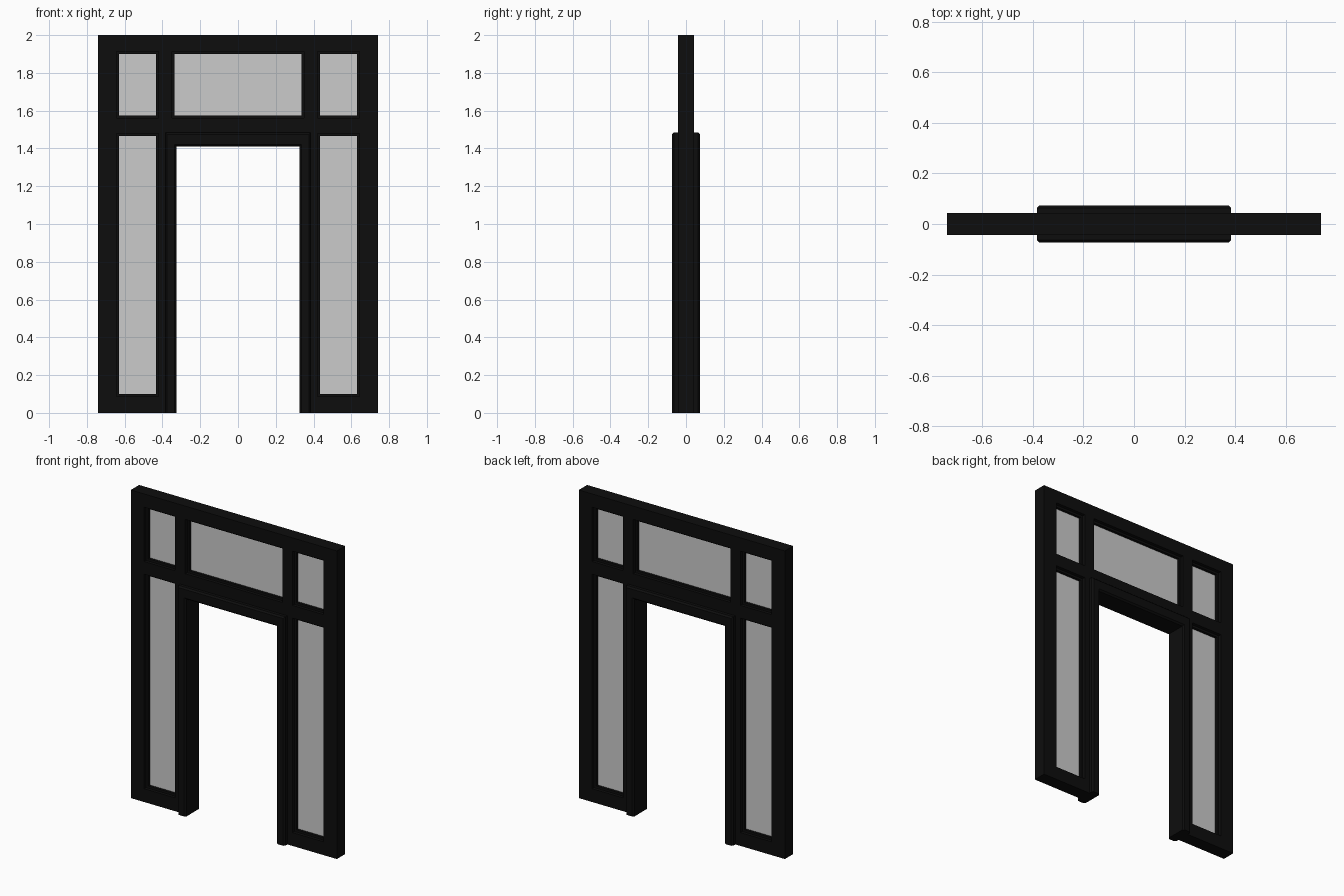
import bpy, bmesh

if "Cube" in bpy.data.objects:
    bpy.data.objects.remove(bpy.data.objects["Cube"], do_unlink=True)


def material(name, rgb):
    m = bpy.data.materials.new(name)
    m.use_nodes = True
    m.diffuse_color = (*rgb, 1)
    m.node_tree.nodes["Principled BSDF"].inputs["Base Color"].default_value = (*rgb, 1)
    return m


black = material("black_frame", (0.004, 0.004, 0.004))
grey = material("pale_glass", (0.6, 0.6, 0.6))


def finish(name, bm, mat):
    bmesh.ops.recalc_face_normals(bm, faces=bm.faces)
    mesh = bpy.data.meshes.new(name)
    bm.to_mesh(mesh)
    bm.free()
    mesh.materials.append(mat)
    obj = bpy.data.objects.new(name, mesh)
    bpy.context.collection.objects.link(obj)
    return obj


def box(name, x0, x1, z0, z1, half_depth, mat):
    bm = bmesh.new()
    bmesh.ops.create_cube(bm, size=1)
    for v in bm.verts:
        v.co = (x1 if v.co.x > 0 else x0,
                half_depth if v.co.y > 0 else -half_depth,
                z1 if v.co.z > 0 else z0)
    return finish(name, bm, mat)


def extrude_outline(bm, outline, half_depth):
    face = bm.faces.new([bm.verts.new((x, -half_depth, z)) for x, z in outline])
    new = bmesh.ops.extrude_face_region(bm, geom=[face])["geom"]
    for v in new:
        if isinstance(v, bmesh.types.BMVert):
            v.co.y = half_depth


DEPTH = 0.043
W, H = 0.74, 2.0
LIP = 0.014     # width of the recessed glazing bead

# Panes as seen inside their beads: name, x range, z range
side, middle = (0.435, 0.63), (-0.335, 0.335)
low, high = (0.10, 1.465), (1.575, 1.90)
panes = [("middle_transom", middle, high)]
for label, s in (("left", 1), ("right", -1)):
    xs = tuple(sorted((s * side[0], s * side[1])))
    panes += [(label + "_sidelight", xs, low), (label + "_transom", xs, high)]

# Glass and glazing beads
for name, (x0, x1), (z0, z1) in panes:
    box(name + "_glass", x0 - LIP / 2, x1 + LIP / 2, z0 - LIP / 2, z1 + LIP / 2, 0.005, grey)
    for part, a, b, c, d in (("left", x1, x1 + LIP, z0 - LIP, z1 + LIP),
                             ("right", x0 - LIP, x0, z0 - LIP, z1 + LIP),
                             ("top", x0, x1, z1, z1 + LIP),
                             ("bottom", x0, x1, z0 - LIP, z0)):
        box(f"{name}_bead_{part}", a, b, c, d, 0.022, black)

# Outer frame: posts, mullions, rails
for label, s in (("left", 1), ("right", -1)):
    def bar(name, a, b, z0, z1):
        xs = sorted((s * a, s * b))
        box(f"{label}_{name}", xs[0], xs[1], z0, z1, DEPTH, black)
    bar("outer_post", side[1] + LIP, W, 0, H)
    bar("mullion", middle[1] + LIP, side[0] - LIP, 0, H)
    bar("bottom_rail", side[0] - LIP, side[1] + LIP, 0, low[0] - LIP)
    bar("side_middle_rail", side[0] - LIP, side[1] + LIP, low[1] + LIP, high[0] - LIP)
    bar("side_top_rail", side[0] - LIP, side[1] + LIP, high[1] + LIP, H)
box("top_rail", middle[0] - LIP, middle[1] + LIP, high[1] + LIP, H, DEPTH, black)
box("door_head_rail", middle[0] - LIP, middle[1] + LIP, 1.45, high[0] - LIP, DEPTH, black)

# Door casing: chamfered U-shaped surround standing proud on both sides
IN, OUT, HEAD, TOP = 0.325, 0.385, 1.41, 1.485
bm = bmesh.new()
extrude_outline(bm, [(-OUT, 0), (-OUT, TOP), (OUT, TOP), (OUT, 0),
                     (IN, 0), (IN, HEAD), (-IN, HEAD), (-IN, 0)], 0.073)
rim = [e for e in bm.edges
       if abs(e.verts[0].co.y - e.verts[1].co.y) < 1e-5
       and max(v.co.z for v in e.verts) > 0.1]
bmesh.ops.bevel(bm, geom=rim, offset=0.01, segments=1, affect="EDGES", profile=0.5)
finish("door_casing", bm, black)
